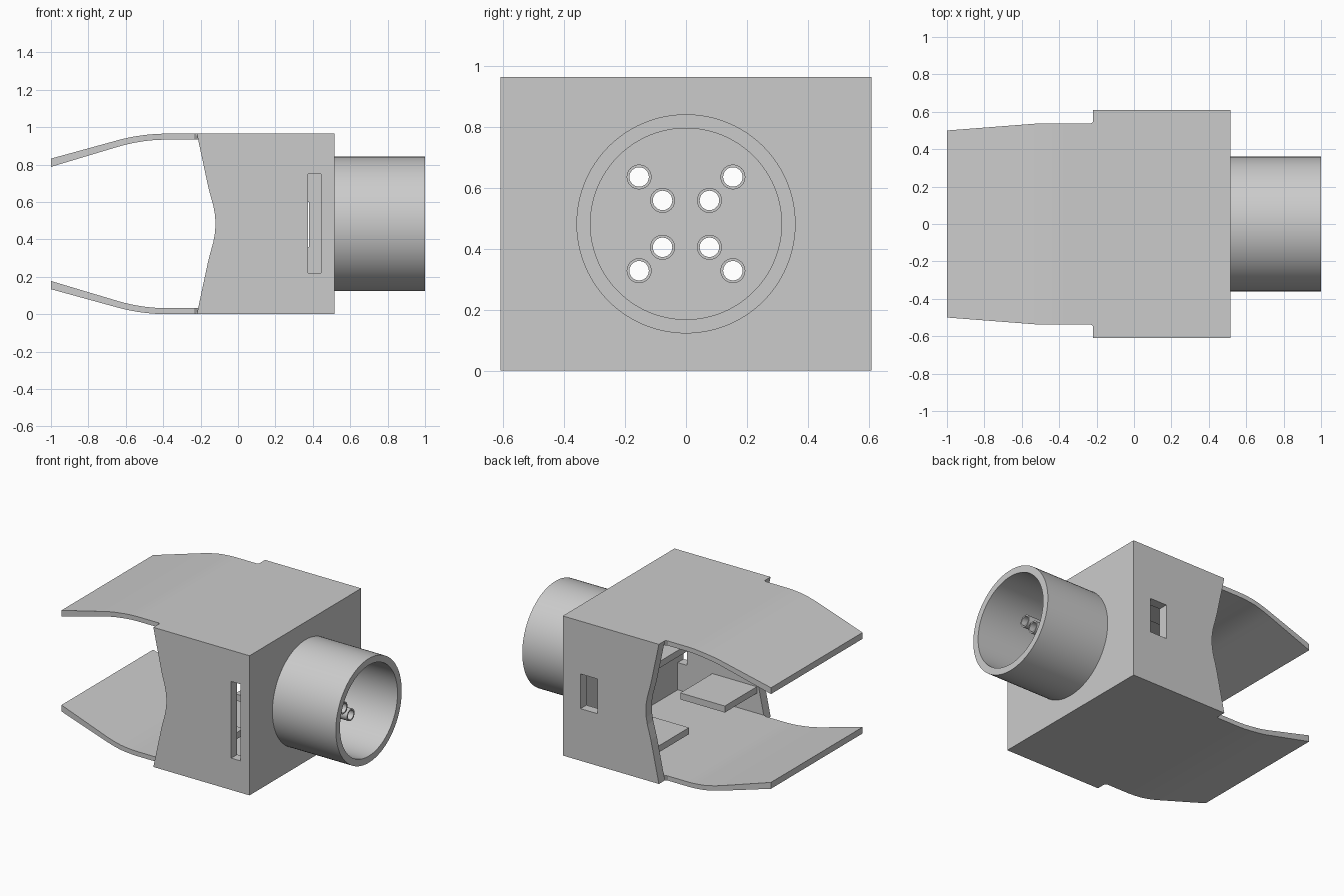
import bpy, bmesh
from math import cos, sin, pi

cube = bpy.data.objects.get("Cube")
if cube:
    bpy.data.objects.remove(cube, do_unlink=True)

# Main sizes
HEIGHT, MID = 0.965, 0.4825
OUT_Y, IN_Y = 0.61, 0.545
BACK, BACK_IN, MOUTH, TIP = 0.515, 0.445, -0.22, -1.0
SKIN = 0.032

grey = bpy.data.materials.new("plain grey")
grey.use_nodes = True
grey.diffuse_color = (0.6, 0.6, 0.6, 1)
grey.node_tree.nodes["Principled BSDF"].inputs["Base Color"].default_value = (0.6, 0.6, 0.6, 1)


def finish(bm, name, smooth=False):
    bmesh.ops.recalc_face_normals(bm, faces=bm.faces)
    mesh = bpy.data.meshes.new(name)
    bm.to_mesh(mesh)
    bm.free()
    mesh.materials.append(grey)
    obj = bpy.data.objects.new(name, mesh)
    bpy.context.collection.objects.link(obj)
    bpy.ops.object.select_all(action='DESELECT')
    obj.select_set(True)
    bpy.context.view_layer.objects.active = obj
    if smooth:
        bpy.ops.object.shade_smooth_by_angle(angle=pi / 6)
    return obj


def loft(name, rings, closed=False, smooth=False):
    """Skin a row of matching point rings; cap the ends unless closed."""
    bm = bmesh.new()
    rows = [[bm.verts.new(p) for p in ring] for ring in rings]
    n = len(rows[0])
    pairs = list(zip(rows, rows[1:])) + ([(rows[-1], rows[0])] if closed else [])
    for a, b in pairs:
        for i in range(n):
            j = (i + 1) % n
            bm.faces.new((a[i], a[j], b[j], b[i]))
    if not closed:
        bm.faces.new(rows[0])
        bm.faces.new(rows[-1])
    return finish(bm, name, smooth)


def box(name, x, y, z):
    ring = [(x[0], y[0]), (x[1], y[0]), (x[1], y[1]), (x[0], y[1])]
    return loft(name, [[(px, py, h) for px, py in ring] for h in z])


def circle(x, r, cy, cz, n):
    return [(x, cy + r * cos(2 * pi * i / n), cz + r * sin(2 * pi * i / n)) for i in range(n)]


def tube(name, x0, x1, outer, inner, cy, cz, n):
    rings = [circle(x, r, cy, cz, n) for x, r in
             ((x0, outer), (x1, outer), (x1, inner), (x0, inner))]
    return loft(name, rings, closed=True, smooth=True)


def cut(target, cutter):
    cutter.hide_render = True
    bpy.ops.object.select_all(action='DESELECT')
    bpy.context.view_layer.objects.active = target
    mod = target.modifiers.new("cut", 'BOOLEAN')
    mod.operation, mod.solver, mod.object = 'DIFFERENCE', 'EXACT', cutter
    bpy.ops.object.modifier_apply(modifier=mod.name)
    bpy.data.objects.remove(cutter, do_unlink=True)


# Top and bottom panels, running on into the curved, tapering flaps
def drop(x, start=-0.38, bend=0.27, slope=0.275):
    t = max(0, start - x)
    return slope * t * t / (2 * bend) if t < bend else slope * (t - bend / 2)


def half_width(x):
    return IN_Y if x > MOUTH - 0.01 else 0.537 - 0.037 * max(0, (-0.52 - x) / 0.48)


stations = [BACK, MOUTH, MOUTH - 0.011] + [-0.38 - 0.02 * i for i in range(15)] + [-0.83, TIP]


def panel(name, flip):
    rings = []
    for x in stations:
        d, w = drop(x), half_width(x)
        top = HEIGHT - d
        low = top - SKIN - 0.09 * d
        ring = [(-w, low), (w, low), (w, top), (-w, top)]
        rings.append([(x, y, HEIGHT - z if flip else z) for y, z in ring])
    return loft(name, rings, smooth=True)


panel("top_panel_and_flap", False)
panel("bottom_panel_and_flap", True)

# Side walls with a waved mouth edge and one slot each
wave = [(MOUTH, 0), (-0.158, 0.29), (-0.146, 0.335), (-0.132, 0.385), (-0.123, 0.435)]
edge = wave + [(-0.12, MID)] + [(x, HEIGHT - z) for x, z in reversed(wave)]
profile = edge + [(BACK, HEIGHT), (BACK, 0)]
slots = {-1: ("front", (0.375, BACK_IN), (0.22, 0.75)),
         1: ("back", (0.25, 0.38), (0.36, 0.6))}
for side, (label, sx, sz) in slots.items():
    wall = loft(label + "_side_wall",
                [[(x, side * y, z) for x, z in profile] for y in (IN_Y, OUT_Y)])
    cut(wall, box("slot_cutter", sx, sorted((side * 0.5, side * 0.7)), sz))

# End wall with eight through holes, each carrying a small tube
end_wall = box("end_wall", (BACK_IN, BACK), (-IN_Y, IN_Y), (SKIN, HEIGHT - SKIN))
for sy in (-1, 1):
    for sz in (-1, 1):
        for off in (0.077, 0.154):
            y, z = sy * off, MID + sz * off
            cut(end_wall, loft("hole_cutter", [circle(x, 0.032, y, z, 24) for x in (0.4, 0.6)]))
            tube("pin_tube", BACK, 0.755, 0.041, 0.032, y, z, 24)

# Large round collar
tube("round_collar", BACK, 1.0, 0.36, 0.314, 0, MID, 96)

# Four inner shelves on the side walls
for sy in (-1, 1):
    for low in (0.17, HEIGHT - 0.215):
        box("inner_shelf", (-0.16, 0.18), sorted((sy * 0.195, sy * IN_Y)), (low, low + 0.045))
